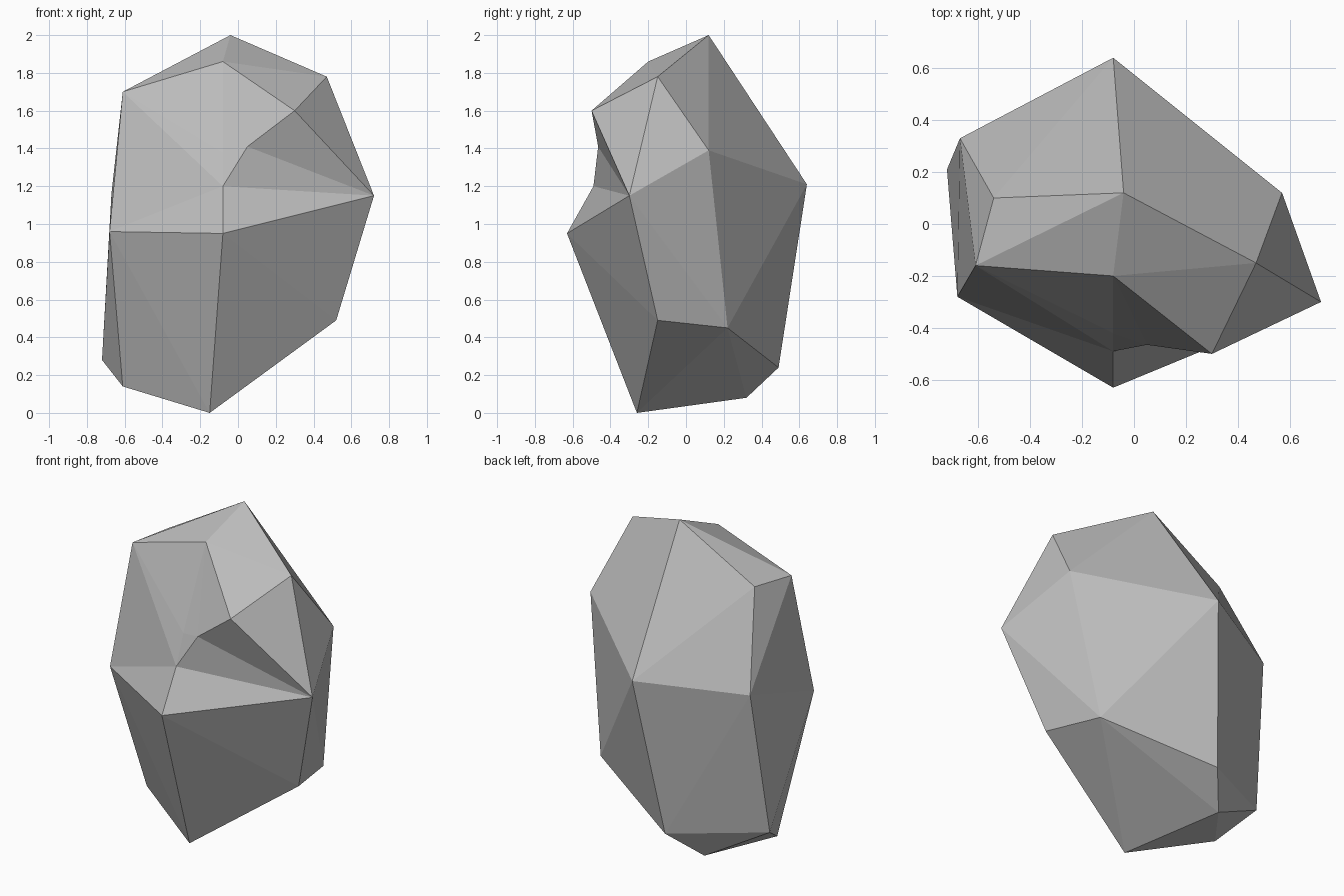
import bpy
import bmesh

if "Cube" in bpy.data.objects:
    bpy.data.objects.remove(bpy.data.objects["Cube"])

# Corner points of the boulder
corners = {
    "peak": (-0.04, 0.12, 2.00), "brow": (-0.08, -0.20, 1.86),
    "left_shoulder": (-0.61, -0.16, 1.70), "back_shoulder": (-0.54, 0.10, 1.71),
    "overhang": (0.30, -0.50, 1.60), "right_shoulder": (0.47, -0.15, 1.78),
    "right_back": (0.57, 0.12, 1.39), "right_tip": (0.72, -0.30, 1.15),
    "nose": (-0.08, -0.63, 0.95), "left_front": (-0.68, -0.28, 0.96),
    "back": (-0.08, 0.64, 1.21), "left_back": (-0.67, 0.33, 1.16),
    "foot": (-0.15, -0.26, 0.00), "low_right": (0.52, -0.15, 0.49),
    "low_right_back": (0.43, 0.22, 0.45), "low_back": (-0.20, 0.49, 0.24),
    "low_left_back": (-0.72, 0.21, 0.28), "low_left": (-0.61, -0.02, 0.14),
    "base_back": (-0.35, 0.32, 0.08),
}

bm = bmesh.new()
v = {name: bm.verts.new(co) for name, co in corners.items()}

# Main faceted body
bmesh.ops.convex_hull(bm, input=list(bm.verts))

# Open the front, where the rock is hollowed
rim = {v[n] for n in ("left_shoulder", "brow", "overhang",
                      "right_tip", "nose", "left_front")}
front = [f for f in bm.faces if set(f.verts) <= rim]
bmesh.ops.delete(bm, geom=front, context='FACES')

# Ledge and crease of the hollow
v["ledge"] = bm.verts.new((-0.08, -0.49, 1.20))
v["crease_left"] = bm.verts.new((-0.08, -0.42, 1.38))
v["crease_mid"] = bm.verts.new((0.05, -0.465, 1.41))
edge = bm.edges.get((v["overhang"], v["right_tip"]))
if edge:
    v["crease_right"] = bmesh.utils.edge_split(edge, v["overhang"], 0.25)[1]
else:
    v["crease_right"] = bm.verts.new((0.405, -0.45, 1.49))

for names in (
    ("left_front", "nose", "ledge"),
    ("left_shoulder", "left_front", "ledge"),
    ("left_shoulder", "ledge", "crease_left"),
    ("left_shoulder", "crease_left", "brow"),
    ("brow", "crease_left", "crease_mid"),
    ("brow", "crease_mid", "overhang"),
    ("overhang", "crease_mid", "crease_right"),
    ("crease_left", "ledge", "crease_mid"),
    ("ledge", "right_tip", "crease_mid"),
    ("right_tip", "crease_right", "crease_mid"),
    ("nose", "right_tip", "ledge"),
):
    bm.faces.new([v[n] for n in names])

bmesh.ops.recalc_face_normals(bm, faces=list(bm.faces))

mesh = bpy.data.meshes.new("boulder")
bm.to_mesh(mesh)
bm.free()

# Plain grey stone
stone = bpy.data.materials.new("grey_stone")
stone.diffuse_color = (0.5, 0.5, 0.5, 1)
stone.use_nodes = True
stone.node_tree.nodes["Principled BSDF"].inputs["Base Color"].default_value = stone.diffuse_color
mesh.materials.append(stone)
boulder = bpy.data.objects.new("boulder", mesh)
bpy.context.collection.objects.link(boulder)
